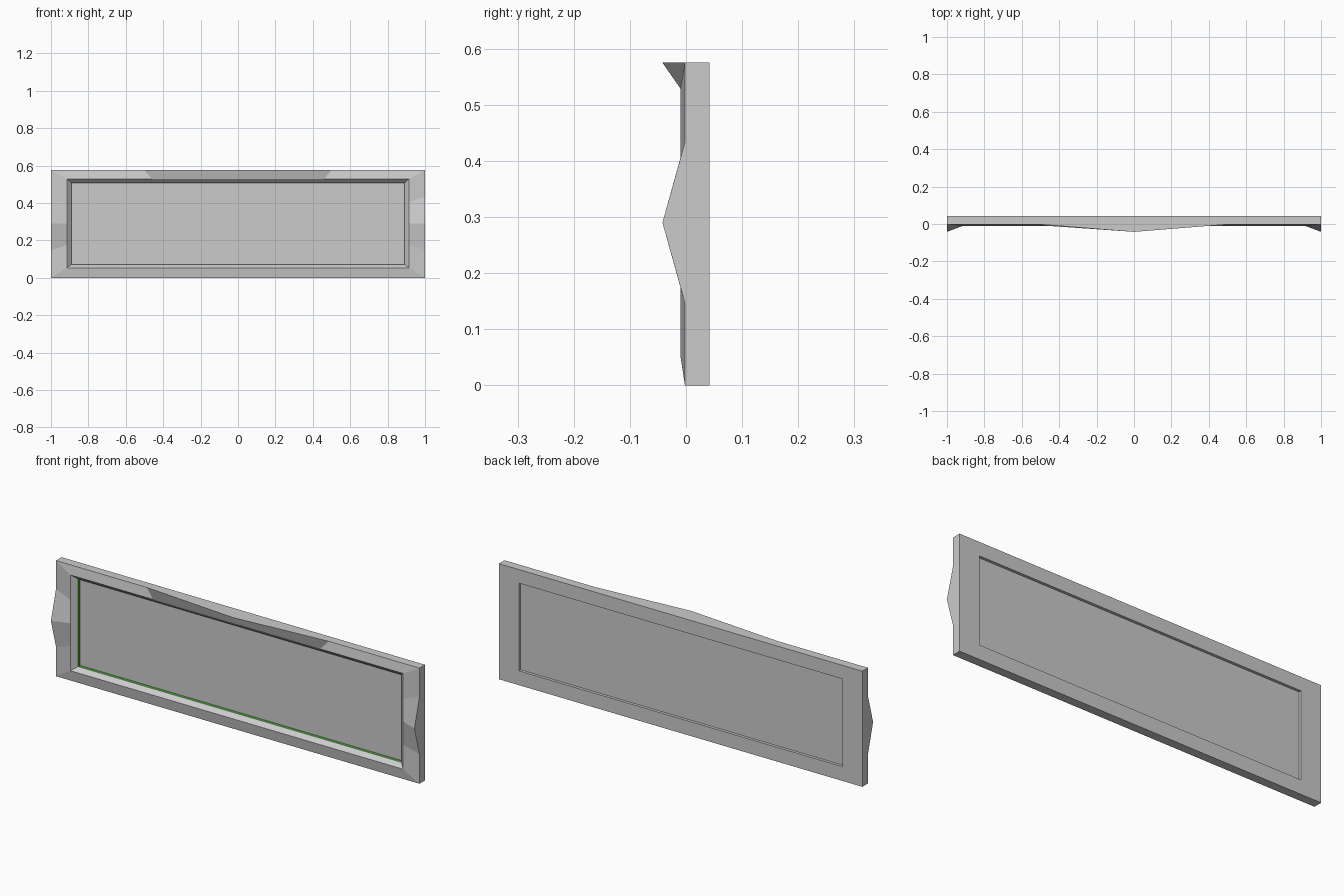
import bpy, bmesh

if "Cube" in bpy.data.objects:
    bpy.data.objects.remove(bpy.data.objects["Cube"])

H = 0.575
GREEN = (0.06, 0.40, 0.03, 1)


def make_object(name, rings, closed=False, fill=False):
    """Bridge successive point rings with quads, or fill a single ring."""
    bm = bmesh.new()
    vs = [[bm.verts.new(p) for p in r] for r in rings]
    pairs = list(zip(vs, vs[1:] + vs[:1]))
    if not closed:
        pairs.pop()
    for a, b in pairs:
        n = len(a)
        for i in range(n):
            j = (i + 1) % n
            bm.faces.new((a[i], a[j], b[j], b[i]))
    if fill:
        bm.faces.new(vs[0])
    if closed:
        bmesh.ops.recalc_face_normals(bm, faces=bm.faces)
    me = bpy.data.meshes.new(name)
    bm.to_mesh(me)
    bm.free()
    ob = bpy.data.objects.new(name, me)
    bpy.context.collection.objects.link(ob)
    return ob


def ring(hx, z0, z1, y, bx, bz, peak=None):
    """Rectangle with extra points at the top and side bumps, optional peak depth."""
    p = y if peak is None else peak
    zm = 0.29
    return [(-hx, y, z0), (hx, y, z0),
            (hx, y, zm - bz), (hx, p, zm), (hx, y, zm + bz),
            (hx, y, z1), (bx, y, z1), (0, p, z1), (-bx, y, z1), (-hx, y, z1),
            (-hx, y, zm + bz), (-hx, p, zm), (-hx, y, zm - bz)]


inner = (0.89, 0.071, 0.507)
inner_rings = [ring(*inner, y, 0.46, 0.115) for y in (0.014, 0.042)]

# Frame: outer walls, sloped front with bumps, inner bevel, opening and back
make_object("frame", [
    ring(1, 0, H, 0.042, 0.5, 0.143),
    ring(1, 0, H, -0.002, 0.5, 0.143, peak=-0.042),
    ring(0.915, 0.053, 0.529, -0.01, 0.46, 0.115),
    *inner_rings], closed=True)


def rect(hx, z0, z1, y):
    return [(-hx, y, z0), (hx, y, z0), (hx, y, z1), (-hx, y, z1)]


# Green strip lining the opening in front of the panel
e = 0.001
lining = (inner[0] - e, inner[1] + e, inner[2] - e)
trim = make_object("green_trim", [rect(*lining, 0.014), rect(*lining, 0.028)])
for f in trim.data.polygons:
    f.flip()
mat = bpy.data.materials.new("green")
mat.diffuse_color = GREEN
mat.use_nodes = True
mat.node_tree.nodes["Principled BSDF"].inputs["Base Color"].default_value = mat.diffuse_color
trim.data.materials.append(mat)

# Recessed panel
make_object("panel", [rect(*inner, 0.028)], fill=True)
